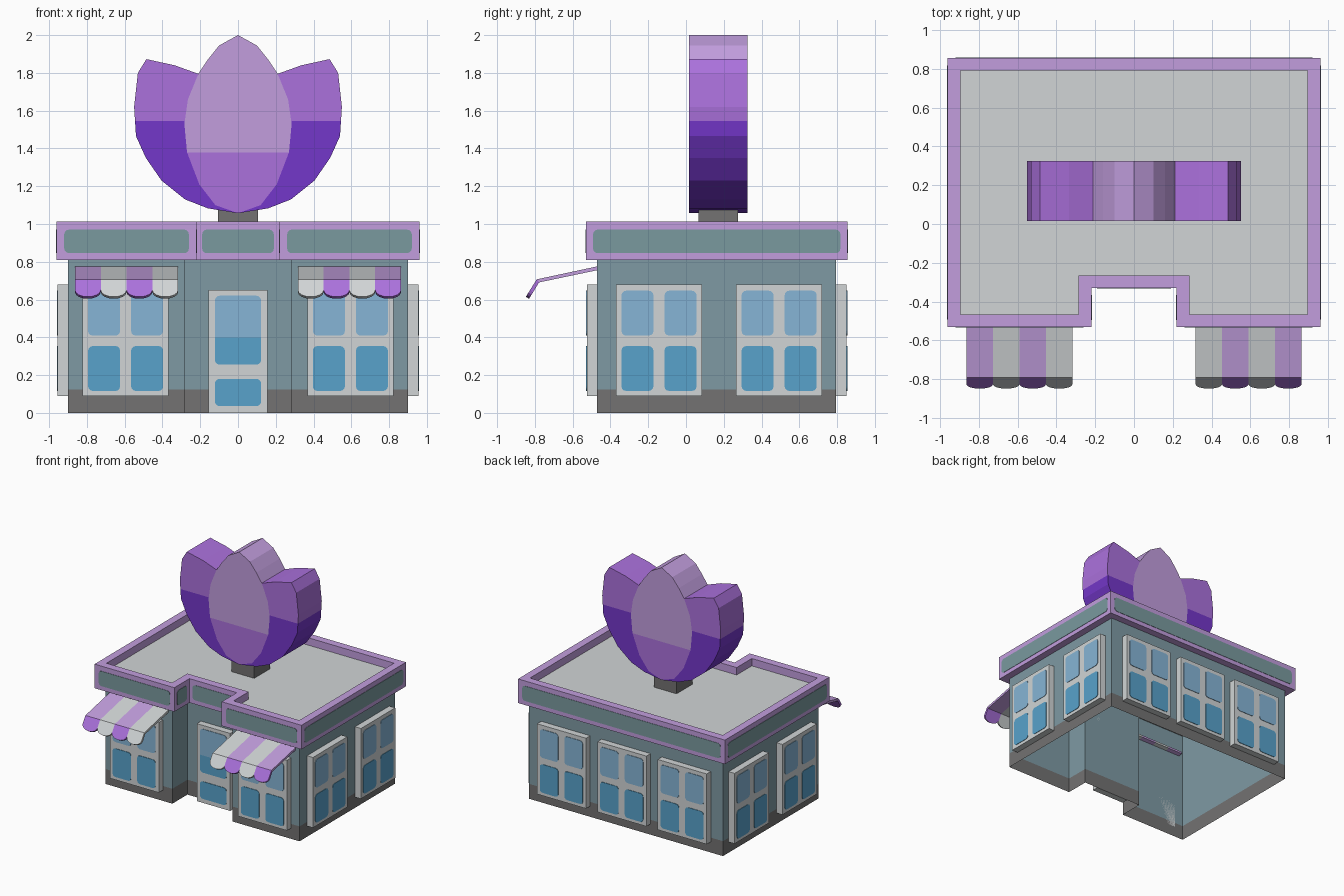
import bpy, bmesh, math
from mathutils import Matrix, Vector

if "Cube" in bpy.data.objects:
    bpy.data.objects.remove(bpy.data.objects["Cube"], do_unlink=True)


def material(name, r, g, b):
    def lin(c):
        c /= 255
        return c / 12.92 if c <= 0.04045 else ((c + 0.055) / 1.055) ** 2.4
    col = (lin(r), lin(g), lin(b), 1)
    m = bpy.data.materials.new(name)
    m.use_nodes = True
    m.diffuse_color = col
    m.node_tree.nodes["Principled BSDF"].inputs["Base Color"].default_value = col
    return m


MAUVE = material("mauve", 194, 158, 222)
ORCHID = material("orchid purple", 171, 113, 220)
VIOLET = material("deep violet", 116, 55, 202)
PALE = material("pale grey", 209, 213, 214)
DARK = material("dark grey", 115, 114, 114)
WALL = material("blue grey wall", 127, 154, 164)
PANEL = material("teal grey panel", 122, 154, 159)
SKY = material("light blue glass", 134, 181, 214)
BLUE = material("blue glass", 88, 162, 203)


def finish(name, bm, mats, recalc=True):
    if recalc:
        bmesh.ops.recalc_face_normals(bm, faces=bm.faces)
    me = bpy.data.meshes.new(name)
    bm.to_mesh(me)
    bm.free()
    for m in mats:
        me.materials.append(m)
    ob = bpy.data.objects.new(name, me)
    bpy.context.collection.objects.link(ob)
    return ob


def prism(points, y0, y1):
    """Extrude an x-z outline from y0 to y1."""
    bm = bmesh.new()
    face = bm.faces.new([bm.verts.new((x, y0, z)) for x, z in points])
    ext = bmesh.ops.extrude_face_region(bm, geom=[face])
    moved = [v for v in ext["geom"] if isinstance(v, bmesh.types.BMVert)]
    bmesh.ops.translate(bm, verts=moved, vec=(0, y1 - y0, 0))
    return bm


def plate(name, origin, angle, x, z, w, h, out, mat, r=0.0, inner=0.0):
    """Upright plate on a wall; local -y points away from the wall."""
    pts = []
    for k, (sx, sz) in enumerate(((1, 1), (-1, 1), (-1, -1), (1, -1))):
        cx, cz = x + sx * (w / 2 - r), z + sz * (h / 2 - r)
        for s in (range(4) if r else (0,)):
            a = math.radians(90 * k + 30 * s)
            pts.append((cx + r * math.cos(a), cz + r * math.sin(a)))
    bm = prism(pts, -inner, -out)
    bm.transform(Matrix.Translation((*origin, 0)) @ Matrix.Rotation(math.radians(angle), 4, "Z"))
    return finish(name, bm, [mat])


def outline(o):
    """Footprint with the entrance notch, grown outward by o."""
    sx, yb, yf = 0.90 + o, 0.795 + o, -0.47 - o
    n, ny = 0.28 - o, -0.27 - o
    return [(-sx, yb), (-sx, yf), (-n, yf), (-n, ny), (n, ny), (n, yf), (sx, yf), (sx, yb)]


def bands(name, levels, mats, indices):
    """Skin a stack of footprint loops given as (offset, height)."""
    bm = bmesh.new()
    loops = [[bm.verts.new((x, y, z)) for x, y in outline(o)] for o, z in levels]
    for a, b, mi in zip(loops, loops[1:], indices):
        for i in range(len(a)):
            j = (i + 1) % len(a)
            bm.faces.new((a[i], a[j], b[j], b[i])).material_index = mi
    return finish(name, bm, mats, recalc=False)


# Building shell, open underneath
bands("walls", [(0, 0), (0, 0.125), (0, 0.95)], [DARK, WALL], [0, 1])
bands("parapet", [(0, 0.81), (0.06, 0.81), (0.06, 1.012), (-0.005, 1.012), (-0.005, 0.95)],
      [MAUVE], [0, 0, 0, 0])
bm = bmesh.new()
bm.faces.new([bm.verts.new((x, y, 0.95)) for x, y in outline(0)])
finish("roof", bm, [PALE])

# Inset-looking panels around the parapet
for name, pos, angle, width in (
        ("front_left", (0.59, -0.53), 0, 0.66), ("front_right", (-0.59, -0.53), 0, 0.66),
        ("entrance", (0, -0.33), 0, 0.38), ("back", (0, 0.855), 180, 1.84),
        ("left", (0.96, 0.1625), 90, 1.31), ("right", (-0.96, 0.1625), -90, 1.31),
        ("notch_left", (0.22, -0.43), -90, 0.13), ("notch_right", (-0.22, -0.43), 90, 0.13)):
    plate("parapet_panel_" + name, pos, angle, 0, 0.908, width, 0.125, 0.003, PANEL, 0.025)


# Windows: a thick frame with four panes
def window(name, pos, angle):
    plate(name + "_frame", pos, angle, 0, 0.385, 0.455, 0.59, 0.055, PALE)
    for side in (-1, 1):
        for z, mat, row in ((0.235, BLUE, "lower"), (0.528, SKY, "upper")):
            plate(f"{name}_{row}_pane", pos, angle, side * 0.114, z, 0.17, 0.238,
                  0.059, mat, 0.025, 0.055)


for s, side in ((1, "left"), (-1, "right")):
    window("front_window_" + side, (s * 0.595, -0.47), 0)
    for y, place in ((-0.143, "front"), (0.493, "rear")):
        window(f"{side}_window_{place}", (s * 0.90, y), s * 90)
for i in (-1, 0, 1):
    window(f"back_window_{i + 2}", (i * 0.56, 0.795), 180)

# Door with a two-tone upper pane and a kick pane
door = (0, -0.27)
plate("door_frame", door, 0, 0, 0.325, 0.31, 0.65, 0.055, PALE)
plate("door_lower_pane", door, 0, 0, 0.108, 0.245, 0.145, 0.059, BLUE, 0.025, 0.055)
pane = plate("door_upper_pane", door, 0, 0, 0.438, 0.245, 0.365, 0.059, BLUE, 0.025, 0.055)


def split_colours(ob, height, upper):
    """Cut a part level at a height and recolour everything above."""
    bm = bmesh.new()
    bm.from_mesh(ob.data)
    bmesh.ops.bisect_plane(bm, geom=bm.verts[:] + bm.edges[:] + bm.faces[:],
                           plane_co=(0, 0, height), plane_no=(0, 0, 1))
    ob.data.materials.append(upper)
    for f in bm.faces:
        f.material_index = int(f.calc_center_median().z > height)
    bm.to_mesh(ob.data)
    bm.free()


split_colours(pane, 0.40, SKY)

# Scalloped, striped awnings
BACK, FOLD, TIP = Vector((0, -0.44, 0.782)), Vector((0, -0.79, 0.707)), Vector((0, -0.848, 0.615))
for s, side in ((1, "left"), (-1, "right")):
    bm = bmesh.new()
    w = 0.1365
    for i in range(4):
        x0 = 0.863 - i * w

        def vert(p, u):
            return bm.verts.new((s * (x0 - u * w), p.y, p.z))
        a, b, c, d = vert(BACK, 0), vert(FOLD, 0), vert(FOLD, 1), vert(BACK, 1)
        edge = []
        for k in range(9):
            t = math.pi * k / 8
            edge.append(vert(FOLD.lerp(TIP, 0.62 + 0.38 * math.sin(t)), 0.5 - 0.5 * math.cos(t)))
        faces = [bm.faces.new((a, b, c, d)), bm.faces.new([b] + edge + [c])]
        for f, purple in zip(faces, (0, 1)):
            f.material_index = purple if i % 2 == 0 else 2
            f.normal_update()
            if f.normal.z < 0:
                f.normal_flip()
    ob = finish("awning_" + side, bm, [MAUVE, ORCHID, PALE], recalc=False)
    mod = ob.modifiers.new("thickness", "SOLIDIFY")
    mod.thickness, mod.offset = 0.02, -1

# Rooftop flower sign
bm = bmesh.new()
bmesh.ops.create_cube(bm, size=1)
bm.transform(Matrix.Translation((0, 0.17, 1.02)) @ Matrix.Diagonal((0.21, 0.21, 0.14, 1)))
finish("sign_post", bm, [DARK])

# Half outlines, from the top down; the side petals share the centre's edge
centre_top = [(0, 2.0), (0.10, 1.945), (0.16, 1.87)]
centre_low = [(0.21, 1.795), (0.265, 1.66), (0.284, 1.53), (0.27, 1.38),
              (0.205, 1.21), (0.12, 1.10), (0, 1.057)]
outer = [(0.16, 1.083), (0.28, 1.13), (0.405, 1.23), (0.488, 1.35), (0.54, 1.465),
         (0.55, 1.62), (0.53, 1.80), (0.485, 1.873), (0.335, 1.84)]
half = centre_top + centre_low
centre = half + [(-x, z) for x, z in half[-2:0:-1]]
petal = finish("centre_petal", prism(centre, 0.015, 0.325), [ORCHID])
split_colours(petal, 1.378, MAUVE)
for s, side in ((1, "left"), (-1, "right")):
    pts = [(s * x, z) for x, z in centre_low + outer]
    petal = finish(side + "_petal", prism(pts, 0.015, 0.325), [VIOLET])
    split_colours(petal, 1.545, ORCHID)
